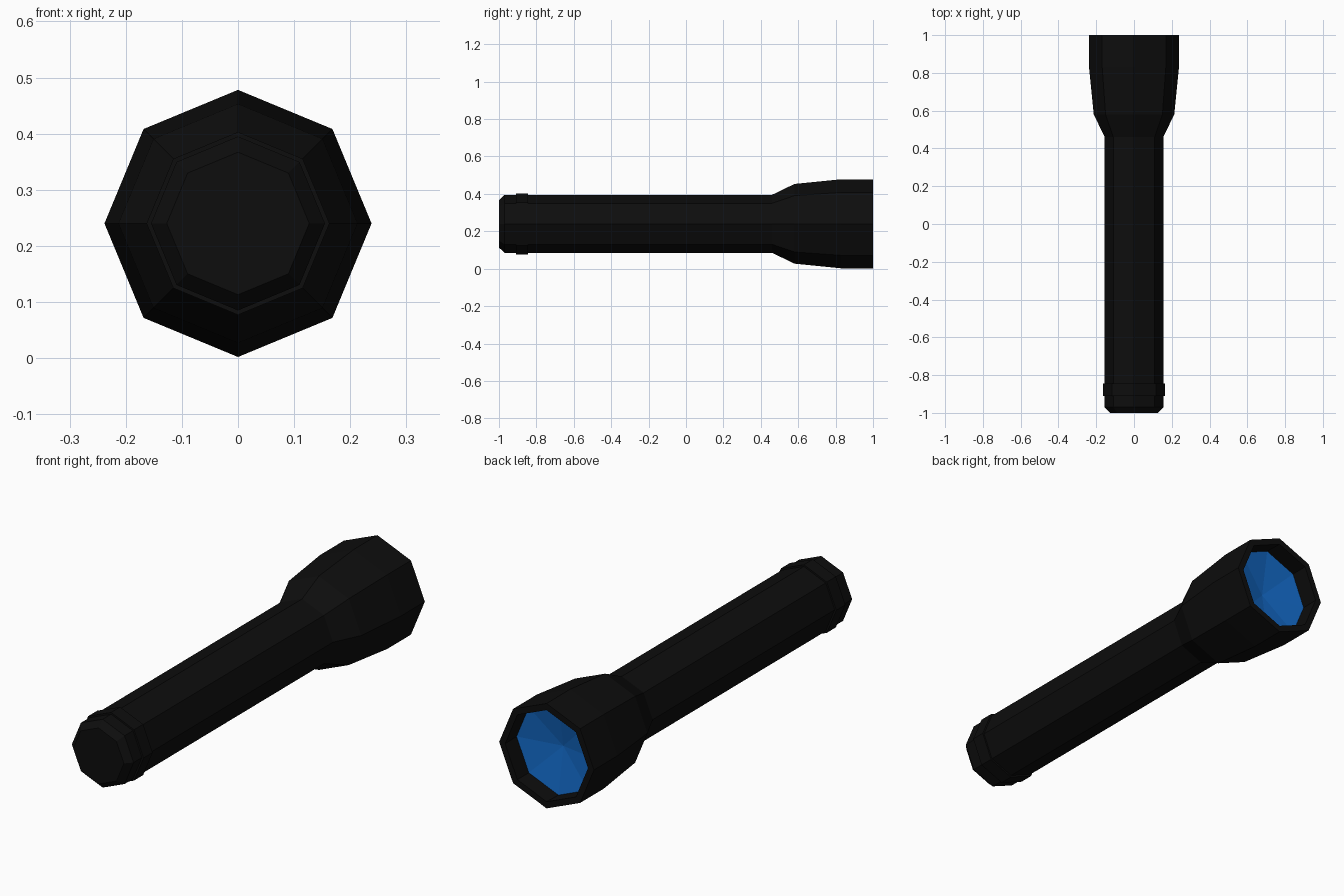
import bpy, bmesh, math

if "Cube" in bpy.data.objects:
    bpy.data.objects.remove(bpy.data.objects["Cube"])

SIDES = 8
AXIS_Z = 0.24


def material(name, rgb):
    mat = bpy.data.materials.new(name)
    mat.diffuse_color = (*rgb, 1.0)
    mat.use_nodes = True
    mat.node_tree.nodes["Principled BSDF"].inputs["Base Color"].default_value = mat.diffuse_color
    return mat


def lathe(name, profile, mat, closed=False):
    """Eight-sided turned part around the y axis; profile is (y, radius)."""
    bm = bmesh.new()
    rings = []
    for y, r in profile:
        if r == 0:
            rings.append([bm.verts.new((0, y, AXIS_Z))] * SIDES)
        else:
            angles = [2 * math.pi * i / SIDES for i in range(SIDES)]
            rings.append([bm.verts.new((r * math.cos(a), y, AXIS_Z + r * math.sin(a)))
                          for a in angles])
    pairs = list(zip(rings, rings[1:]))
    if closed:
        pairs.append((rings[-1], rings[0]))
    for a, b in pairs:
        for i in range(SIDES):
            j = (i + 1) % SIDES
            # Drop repeated corners where the profile meets the axis
            bm.faces.new(list(dict.fromkeys((a[i], b[i], b[j], a[j]))))
    bm.normal_update()
    mesh = bpy.data.meshes.new(name)
    bm.to_mesh(mesh)
    bm.free()
    mesh.materials.append(mat)
    obj = bpy.data.objects.new(name, mesh)
    bpy.context.collection.objects.link(obj)
    return obj


black = material("black_metal", (0.004, 0.004, 0.004))
blue = material("blue_lens", (0.006, 0.13, 0.52))

# Handle with bevelled tail, flaring into the head with a recessed opening
lathe("flashlight_body", [
    (-1.0, 0), (-1.0, 0.127), (-0.97, 0.155), (0.46, 0.155),
    (0.58, 0.213), (0.83, 0.238), (1.0, 0.238),
    (1.0, 0.208), (0.915, 0.21),
], black)

# Raised band of the tail cap
lathe("tail_cap_ring", [
    (-0.91, 0.15), (-0.91, 0.163), (-0.845, 0.163), (-0.845, 0.15),
], black, closed=True)

# Shallow faceted lens set back inside the head
lathe("lens", [(0.915, 0.21), (0.88, 0)], blue)
